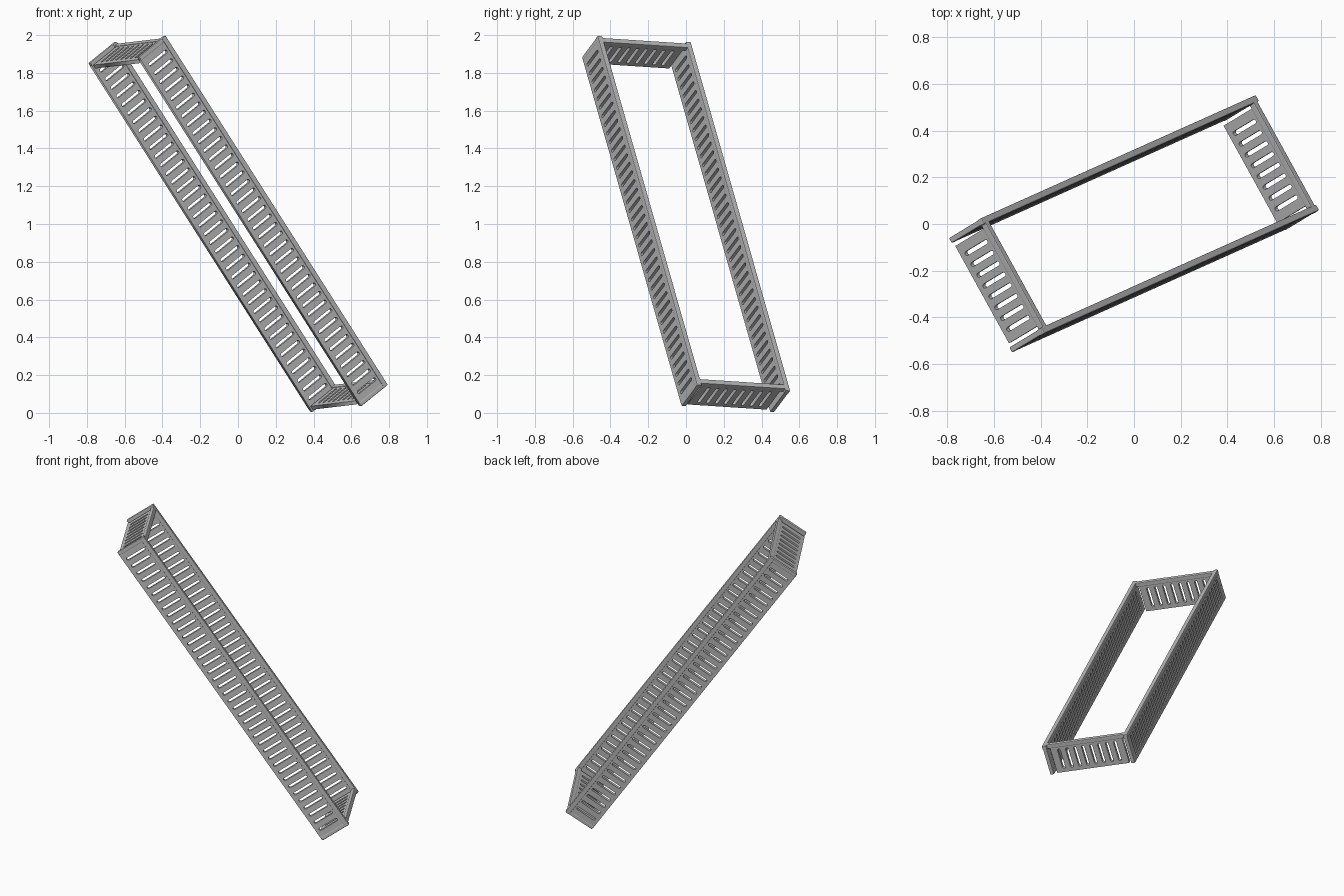
import bpy, math
from mathutils import Matrix, Vector

cube = bpy.data.objects.get("Cube")
if cube:
    bpy.data.objects.remove(cube, do_unlink=True)

LENGTH, WIDTH, HEIGHT = 2.255, 0.565, 0.2
RAIL, PLATE, POST, INSET = 0.029, 0.022, 0.025, 0.012

grey = bpy.data.materials.new("light steel grey")
grey.use_nodes = True
grey.diffuse_color = (0.5, 0.5, 0.5, 1)
grey.node_tree.nodes["Principled BSDF"].inputs["Base Color"].default_value = (0.5, 0.5, 0.5, 1)

# Tilt of the whole frame: long axis, short axis, and the rail side
along = Vector((0.522, 0.234, -0.82)).normalized()
across = Vector((-0.48, 0.874, -0.06))
across = (across - along * across.dot(along)).normalized()
up = along.cross(across)
tilt = Matrix((along, across, up)).transposed().to_4x4()
tilt.translation = (0, 0, 1)


def box(name, size, matrix):
    bpy.ops.mesh.primitive_cube_add(size=1)
    ob = bpy.context.object
    ob.name = name
    ob.data.transform(Matrix.Diagonal((*size, 1)))
    ob.matrix_world = matrix
    ob.data.materials.append(grey)
    bevel = ob.modifiers.new("soft edges", "BEVEL")
    bevel.width = 0.005
    bevel.segments = 2


def slot_points(x, low, high, radius):
    """Outline of an upright slot with round ends."""
    pts = []
    for centre, start in ((high, 0), (low, math.pi)):
        for i in range(7):
            a = start + math.pi * i / 6
            pts.append((x + radius * math.cos(a), centre + radius * math.sin(a)))
    return pts


def slotted_plate(name, length, count, matrix):
    """Flat plate with a row of slots, drawn as a filled curve."""
    curve = bpy.data.curves.new(name, "CURVE")
    curve.dimensions = "2D"
    curve.fill_mode = "BOTH"
    curve.extrude = PLATE / 2
    h, half = HEIGHT / 2, length / 2
    outlines = [[(-half, -h), (half, -h), (half, h - RAIL / 2), (-half, h - RAIL / 2)]]
    step = length / (count + 1)
    for i in range(count):
        x = (i - (count - 1) / 2) * step
        outlines.append(slot_points(x, -h + 0.033, h - 0.05, 0.0095))
    for pts in outlines:
        spline = curve.splines.new("POLY")
        spline.points.add(len(pts) - 1)
        for p, (x, y) in zip(spline.points, pts):
            p.co = (x, y, 0, 1)
        spline.use_cyclic_u = True
    ob = bpy.data.objects.new(name, curve)
    bpy.context.collection.objects.link(ob)
    ob.matrix_world = matrix
    bpy.ops.object.select_all(action="DESELECT")
    ob.select_set(True)
    bpy.context.view_layer.objects.active = ob
    bpy.ops.object.convert(target="MESH")
    ob = bpy.context.object
    ob.name = name
    ob.data.materials.clear()
    ob.data.materials.append(grey)


stand = Matrix.Rotation(math.pi / 2, 4, "X")
turn = Matrix.Rotation(math.pi / 2, 4, "Z")
rail_shift = Matrix.Translation((0, 0, HEIGHT / 2 - RAIL / 2))

for sign, side, end in ((-1, "front", "top"), (1, "back", "bottom")):
    # Long sides: slotted plate, rail and solid end posts
    place = tilt @ Matrix.Translation((0, sign * (WIDTH - RAIL) / 2, 0))
    slotted_plate(side + "_long_plate", LENGTH - RAIL, 39, place @ stand)
    box(side + "_long_rail", (LENGTH, RAIL, RAIL), place @ rail_shift)
    for s, tag in ((-1, "top"), (1, "bottom")):
        post = Matrix.Translation((s * (LENGTH - POST) / 2, 0, 0))
        box(side + "_" + tag + "_post", (POST, POST, HEIGHT), place @ post)

    # Short ends: plate stands clear of the posts and hangs from its rail
    x = sign * ((LENGTH - RAIL) / 2 - INSET)
    place = tilt @ Matrix.Translation((x, 0, 0)) @ turn
    slotted_plate(end + "_end_plate", WIDTH - 2 * RAIL - 0.03, 8, place @ stand)
    box(end + "_end_rail", (WIDTH - RAIL, RAIL, RAIL), place @ rail_shift)
